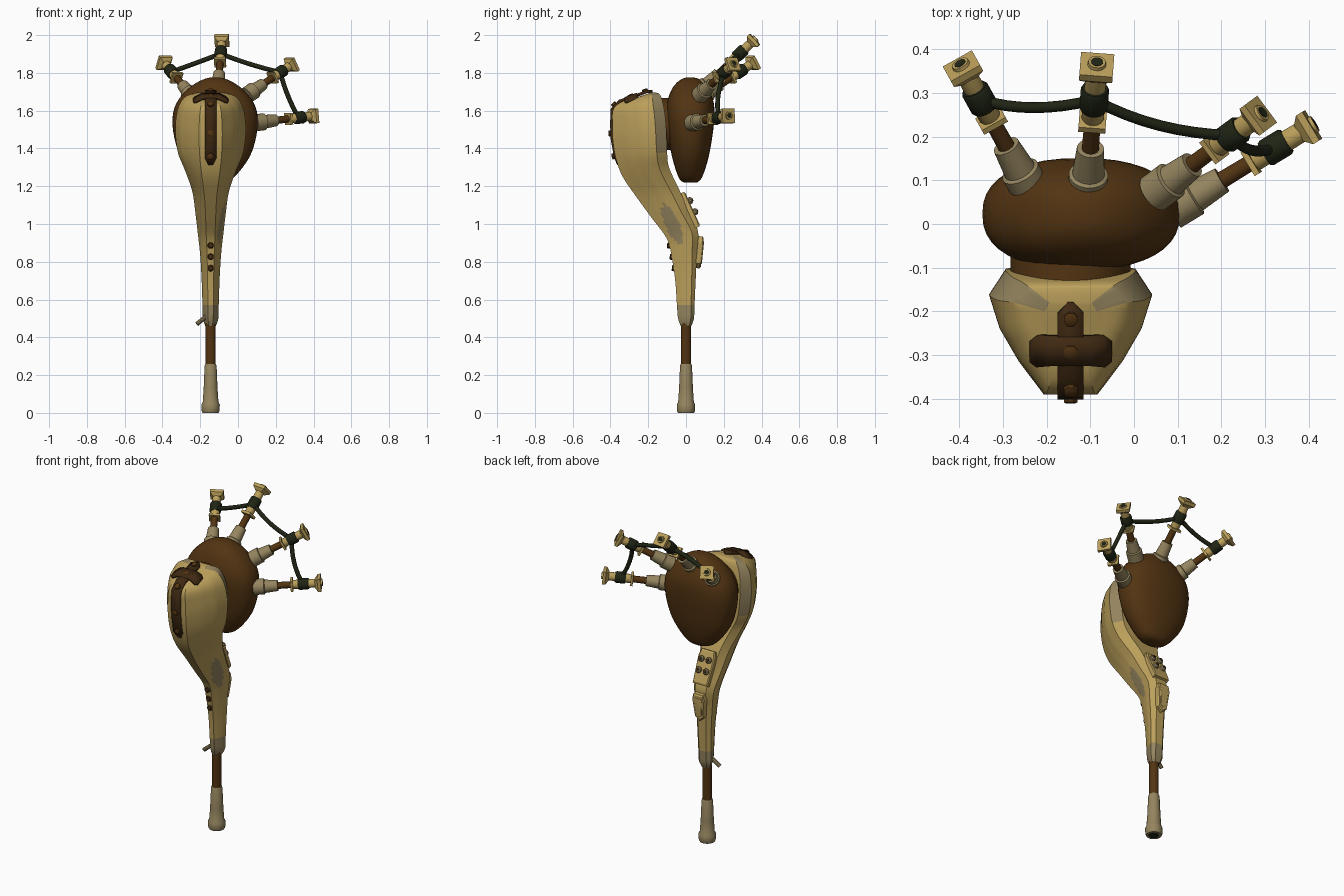
import bpy, bmesh, math
from mathutils import Vector as V

if "Cube" in bpy.data.objects:
    bpy.data.objects.remove(bpy.data.objects["Cube"])

CX = -0.145  # centre line of the shell


def mat(name, c):
    m = bpy.data.materials.new(name)
    m.diffuse_color = (*c, 1)
    m.use_nodes = True
    m.node_tree.nodes["Principled BSDF"].inputs["Base Color"].default_value = m.diffuse_color
    return m


TAN = mat("tan shell", (0.50, 0.35, 0.105))
BEIGE = mat("grey beige", (0.30, 0.235, 0.115))
BROWN = mat("dark brown", (0.085, 0.034, 0.006))
STRAP = mat("strap brown", (0.05, 0.022, 0.006))
DARK = mat("green black", (0.014, 0.018, 0.007))


def finish(name, bm, mats, smooth=35):
    bmesh.ops.recalc_face_normals(bm, faces=bm.faces)
    me = bpy.data.meshes.new(name)
    bm.to_mesh(me)
    bm.free()
    for m in mats:
        me.materials.append(m)
    ob = bpy.data.objects.new(name, me)
    bpy.context.collection.objects.link(ob)
    bpy.ops.object.select_all(action='DESELECT')
    ob.select_set(True)
    bpy.context.view_layer.objects.active = ob
    bpy.ops.object.shade_smooth_by_angle(angle=math.radians(smooth))
    return ob


def loft(rings, bm=None):
    """Skin closed rings of points and cap both ends."""
    bm = bm or bmesh.new()
    vs = [[bm.verts.new(p) for p in r] for r in rings]
    n = len(vs[0])
    for a, b in zip(vs, vs[1:]):
        for i in range(n):
            bm.faces.new((a[i], a[(i + 1) % n], b[(i + 1) % n], b[i]))
    bm.faces.new(vs[0])
    bm.faces.new(vs[-1])
    return bm


def turned(name, p, q, prof, m, n=20):
    """Turned part along p->q, prof = (fraction, radius)."""
    p, q = V(p), V(q)
    ax = (q - p).normalized()
    s = ax.cross(V((0, 0, 1)))
    s = s.normalized() if s.length > 0.01 else V((1, 0, 0))
    u = s.cross(ax)
    rings = []
    for t, r in prof:
        c = p.lerp(q, t)
        rings.append([c + r * (s * math.cos(a) + u * math.sin(a))
                      for a in [math.pi * (2 * i + 1) / n for i in range(n)]])
    return finish(name, loft(rings), [m])


def catmull(rows, k):
    out = []
    for i in range(len(rows) - 1):
        a, b, c, d = (rows[max(0, min(len(rows) - 1, i + j))] for j in (-1, 0, 1, 2))
        for s in range(k):
            t = s / k
            out.append([0.5 * (2 * q + (r - p) * t + (2 * p - 5 * q + 4 * r - w) * t * t
                               + (3 * q - p - 3 * r + w) * t ** 3) for p, q, r, w in zip(a, b, c, d)])
    return out + [list(rows[-1])]


# Shell: stations of front z, front y, back z, back y, half width
ST = [(.46, -.028, .46, .028, .028), (.50, -.042, .50, .042, .041), (.57, -.048, .57, .045, .043),
      (.70, -.057, .72, .052, .048), (.82, -.075, .85, .058, .056), (.92, -.10, .96, .064, .068),
      (1.03, -.18, 1.06, .02, .080), (1.14, -.26, 1.18, -.035, .097), (1.25, -.335, 1.30, -.09, .138),
      (1.35, -.372, 1.38, -.10, .172), (1.45, -.388, 1.48, -.103, .186), (1.53, -.39, 1.57, -.11, .183),
      (1.605, -.386, 1.64, -.122, .165), (1.645, -.345, 1.688, -.14, .125), (1.665, -.28, 1.697, -.18, .06)]
rings = []
for zf, yf, zb, yb, w in catmull(ST, 5):
    rim = 0.55 + 0.25 * max(0, min(1, (zf - 1.0) / 0.3))
    half = [(0, .33), (.27, .64), (.53, .87), (.80, 1.0), (1, rim)]
    fine = []
    for (u0, h0), (u1, h1) in zip(half, half[1:]):
        fine += [(u0 + (u1 - u0) * k / 4, h0 + (h1 - h0) * k / 4) for k in range(4)]
    fine.append(half[-1])
    pts = [(u, h) for u, h in fine] + [(u, -h) for u, h in reversed(fine)]
    rings.append([(CX + w * h, yf + (yb - yf) * u, zf + (zb - zf) * u) for u, h in pts])
bm = loft(rings)
bm.faces.ensure_lookup_table()
n = len(rings[0])
for i, f in enumerate(bm.faces):
    c = f.calc_center_median()
    col = i % n
    dy, dz = c.y + .075, c.z - 1.0
    a, b = dy * .40 - dz * .916 + 0, dy * .916 + dz * .40
    if c.z < .58 or (c.z > 1.38 and i < n * (len(rings) - 1) and (12 <= col <= 15 or 17 <= col <= 20)):
        f.material_index = 1                     # ferrule and rim
    elif c.x > CX + .03 and (a / .115) ** 2 + (b / .036) ** 2 < 1:
        f.material_index = 1                     # worn oval on the right side
finish("pipe_shell", bm, [TAN, BEIGE], 25)

# Bag: z, half width, half depth
BAG = [(1.22, .045, .035), (1.235, .085, .055), (1.28, .13, .075), (1.36, .185, .098), (1.46, .217, .116),
       (1.56, .226, .127), (1.64, .205, .124), (1.71, .15, .10), (1.75, .095, .07), (1.77, .05, .04), (1.776, .02, .015)]
rings = []
for z, w, d in catmull(BAG, 3):
    r = []
    for i in range(40):
        a = 2 * math.pi * i / 40
        c, s = math.cos(a), math.sin(a)
        r.append((-.121 + w * math.copysign(abs(c) ** .85, c), .023 + d * math.copysign(abs(s) ** .85, s), z))
    rings.append(r)
finish("air_bag", loft(rings), [BROWN], 60)
turned("bag_seat", (CX, -.14, 1.53), (CX, -.03, 1.53), [(0, .138), (1, .138)], BROWN, 32)

# Melody pipe and its flared foot
turned("melody_pipe", (CX, 0, .24), (CX, 0, .48), [(0, .027), (1, .027)], BROWN)
turned("pipe_foot", (CX, 0, 0), (CX, 0, .26),
       [(0, .043), (.04, .048), (.17, .049), (.22, .042), (.5, .037), (.96, .032), (1, .028)], BEIGE, 24)
turned("foot_hole", (CX, 0, .001), (CX, 0, -.001), [(0, .03), (1, .03)], DARK)
turned("side_spout", (CX - .025, -.01, .51), (CX - .073, -.02, .47), [(0, .011), (1, .012)], BEIGE, 10)

# Drone pipes
DRONES = [((-.235, .075, 1.665), (-.395, .362, 1.858)), ((-.108, .065, 1.695), (-.085, .365, 1.978)),
          ((.045, .07, 1.68), (.29, .252, 1.848)), ((.085, .03, 1.535), (.408, .226, 1.573))]
PARTS = [("collar", BEIGE, 24, [(0, .045), (.16, .045), (.17, .037), (.36, .031)]),
         ("stem", BROWN, 16, [(.34, .02), (.57, .019)]),
         ("flange", TAN, 4, [(.55, .044), (.585, .044)]),
         ("neck", TAN, 16, [(.57, .02), (.60, .026), (.93, .024)]),
         ("wrap", DARK, 16, [(.66, .029), (.68, .033), (.80, .033), (.82, .029)]),
         ("cap", TAN, 4, [(.91, .030), (.955, .054), (1.0, .054)]),
         ("cap_ring", TAN, 16, [(.99, .022), (1.02, .02)]),
         ("cap_hole", DARK, 12, [(1.0, .014), (1.023, .014)])]
for k, (p, q) in enumerate(DRONES, 1):
    for nm, m, sides, prof in PARTS:
        turned(f"drone_{k}_{nm}", p, q, prof, m, sides)

# Cord tying the drones together, sagging a little between wraps
cu = bpy.data.curves.new("drone_cord", 'CURVE')
cu.dimensions = '3D'
cu.bevel_depth = .0125
cu.bevel_resolution = 2
cu.use_fill_caps = True
ties = [V(p).lerp(V(q), .73) for p, q in DRONES]
for a, b in zip(ties, ties[1:]):
    sp = cu.splines.new('POLY')
    sp.points.add(8)
    for i, pt in enumerate(sp.points):
        t = i / 8
        sag = 4 * t * (1 - t)
        c = a.lerp(b, t) + V((-.008, -.018, -.004)) * sag
        pt.co = (*c, 1)
cu.materials.append(DARK)
bpy.context.collection.objects.link(bpy.data.objects.new("drone_cord", cu))


def ribbon(name, rows, m, th):
    """Strap from rows of (left point, right point), thickened outwards."""
    bm = bmesh.new()
    vs = [[bm.verts.new(p) for p in r] for r in rows]
    for a, b in zip(vs, vs[1:]):
        bm.faces.new((a[0], a[1], b[1], b[0]))
    ob = finish(name, bm, [m])
    md = ob.modifiers.new("thickness", 'SOLIDIFY')
    md.thickness, md.offset = th, 0


# Cross strap over the crown of the shell
path = [(-.357, 1.315, .012), (-.372, 1.35, .03), (-.391, 1.45, .03), (-.394, 1.53, .03), (-.391, 1.607, .03),
        (-.349, 1.652, .03), (-.28, 1.674, .03), (-.205, 1.702, .03), (-.178, 1.702, .006)]
ribbon("long_strap", [((CX - w, y, z), (CX + w, y, z)) for y, z, w in path], STRAP, .016)
bar = [(-.09, .024, -.022), (-.075, .036, -.012), (-.045, .033, .004), (.045, .033, .004), (.075, .036, -.012), (.09, .024, -.022)]
ribbon("cross_strap", [((CX + x, -.29 - h, 1.672 - .34 * h + d), (CX + x, -.29 + h, 1.672 + .34 * h + d))
                       for x, h, d in bar], STRAP, .016)
for i, (y, z, ny, nz) in enumerate([(-.378, 1.36, -1, -.2), (-.395, 1.48, -1, 0), (-.377, 1.63, -.7, .7),
                                    (-.29, 1.672, -.35, .94), (-.215, 1.70, -.35, .94)]):
    d = V((0, ny, nz)).normalized()
    c = V((CX, y, z))
    turned(f"strap_stud_{i}", c, c + d * .016, [(0, .017), (.8, .017), (1, .011)], BROWN, 8)

# Finger studs on the front
for i, (z, y) in enumerate([(.885, -.087), (.825, -.073), (.765, -.062)]):
    turned(f"finger_stud_{i}", (CX, y + .01, z), (CX, y - .013, z + .002), [(0, .017), (.8, .017), (1, .012)], STRAP, 12)

# Key panel with four studs on the back
up = V((0, -.41, .91))
out = V((0, .91, .41))
c = V((CX, .022, 1.075))


def plate(name, c, up, out, outline, th, m):
    rows = [[c + V((x * s, 0, 0)) + up * (h * s) + out * o for x, h in outline]
            for o, s in ((-th, 1), (th * .6, 1), (th, .9))]
    finish(name, loft(rows), [m], 20)


plate("key_panel", c, up, out, [(-.05, -.10), (.05, -.10), (.056, .06), (.045, .10), (-.045, .10), (-.056, .06)], .014, TAN)
for i, (x, h) in enumerate([(-.025, -.02), (.025, -.02), (-.025, .045), (.025, .045)]):
    b = c + V((x, 0, 0)) + up * h + out * .01
    turned(f"key_{i}", b, b + out * .022, [(0, .018), (.7, .018), (1, .013)], BEIGE, 10)
    turned(f"key_{i}_tip", b + out * .02, b + out * .026, [(0, .009), (1, .009)], STRAP, 8)

# Shield plate below the keys
c = V((CX, .072, .85))
up, out = V((0, .10, .995)), V((0, .995, -.10))
plate("shield_plate", c, up, out, [(0, -.085), (.03, -.06), (.042, .05), (.032, .085), (-.032, .085), (-.042, .05), (-.03, -.06)], .014, TAN)
plate("shield_inset", c + out * .013, up, out, [(0, -.06), (.02, -.04), (.028, .04), (.022, .06), (-.022, .06), (-.028, .04), (-.02, -.04)], .005, TAN)
